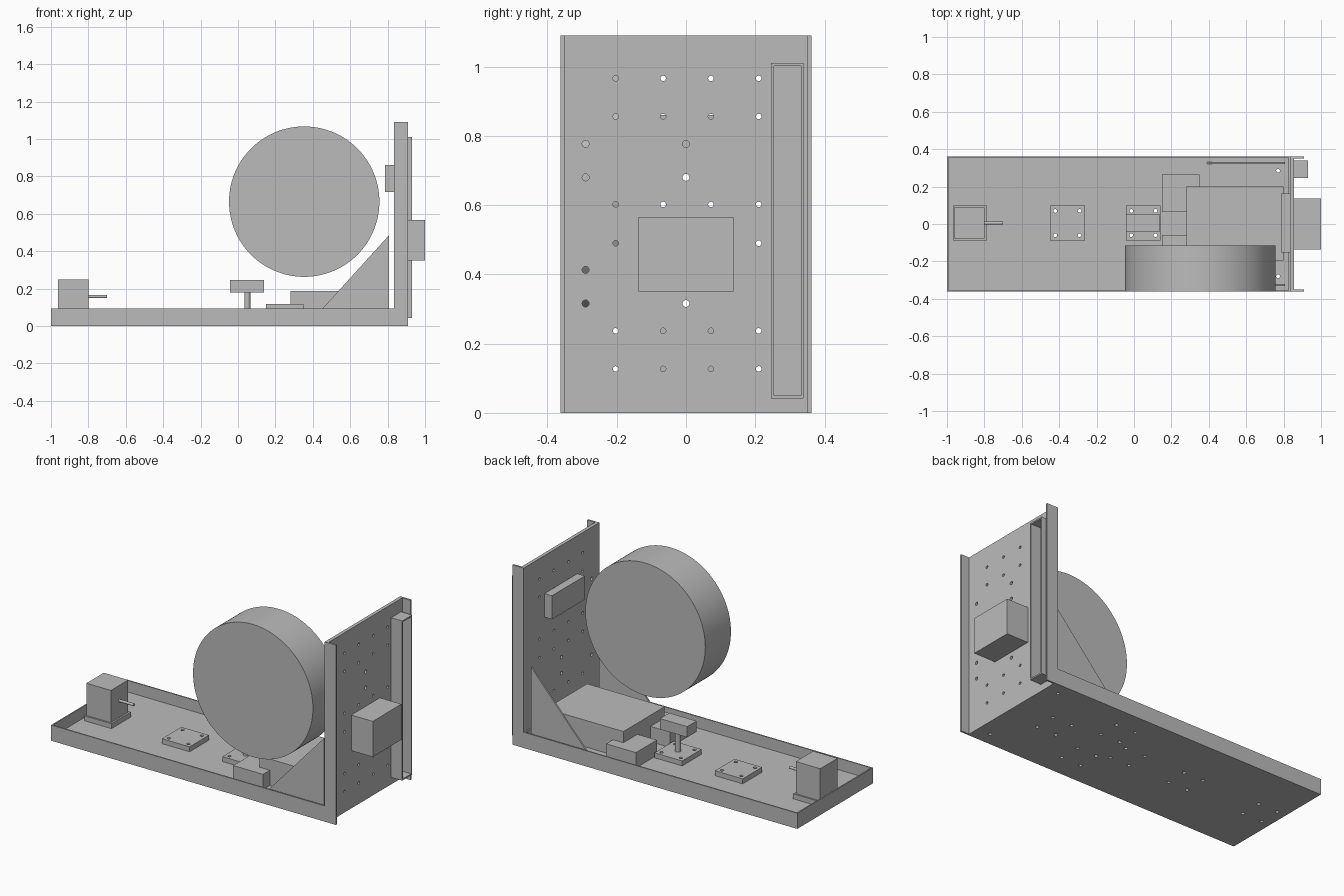
import bpy
import bmesh
import math
from mathutils import Matrix, Vector

if "Cube" in bpy.data.objects:
    bpy.data.objects.remove(bpy.data.objects["Cube"], do_unlink=True)

GREY = (0.5, 0.5, 0.5, 1)
grey = bpy.data.materials.new("plain_grey")
grey.use_nodes = True
grey.diffuse_color = GREY
grey.node_tree.nodes["Principled BSDF"].inputs["Base Color"].default_value = GREY

FLOOR = 0.025      # top of the tray floor
MID = 0.005        # y of the centre line of the mounted parts
PITCH = 0.065      # half spacing of the mounting holes


def finish(name, bm):
    bmesh.ops.recalc_face_normals(bm, faces=bm.faces)
    mesh = bpy.data.meshes.new(name)
    bm.to_mesh(mesh)
    bm.free()
    mesh.materials.append(grey)
    obj = bpy.data.objects.new(name, mesh)
    bpy.context.collection.objects.link(obj)
    return obj


def add_box(bm, xs, ys, zs):
    size = [b - a for a, b in (xs, ys, zs)]
    mid = [(a + b) / 2 for a, b in (xs, ys, zs)]
    matrix = Matrix.Translation(mid) @ Matrix.Diagonal((*size, 1))
    bmesh.ops.create_cube(bm, size=1, matrix=matrix)


def box(name, xs, ys, zs):
    bm = bmesh.new()
    add_box(bm, xs, ys, zs)
    return finish(name, bm)


def open_box(name, xs, ys, zs, direction, wall, depth):
    """Box hollowed from the side that faces the given direction."""
    bm = bmesh.new()
    add_box(bm, xs, ys, zs)
    bm.normal_update()
    direction = Vector(direction)
    face = max(bm.faces, key=lambda f: f.normal.dot(direction))
    bmesh.ops.inset_region(bm, faces=[face], thickness=wall)
    inner = bmesh.ops.extrude_discrete_faces(bm, faces=[face])["faces"][0]
    bmesh.ops.translate(bm, verts=inner.verts, vec=-depth * direction)
    return finish(name, bm)


def add_rod(bm, start, end, radius, sides):
    start, end = Vector(start), Vector(end)
    axis = end - start
    turn = axis.to_track_quat("Z", "Y").to_matrix().to_4x4()
    bmesh.ops.create_cone(bm, cap_ends=True, segments=sides, radius1=radius,
                          radius2=radius, depth=axis.length,
                          matrix=Matrix.Translation((start + end) / 2) @ turn)


def rod(name, start, end, radius, sides=24):
    bm = bmesh.new()
    add_rod(bm, start, end, radius, sides)
    obj = finish(name, bm)
    bpy.ops.object.select_all(action="DESELECT")
    obj.select_set(True)
    bpy.context.view_layer.objects.active = obj
    bpy.ops.object.shade_smooth_by_angle(angle=math.radians(30))
    return obj


def drill(targets, holes):
    """Cut round holes, each given as start, end and radius."""
    bm = bmesh.new()
    for start, end, radius in holes:
        add_rod(bm, start, end, radius, 16)
    cutter = finish("hole_cutter", bm)
    cutter.hide_render = True
    for obj in targets:
        mod = obj.modifiers.new("holes", "BOOLEAN")
        mod.operation = "DIFFERENCE"
        mod.solver = "EXACT"
        mod.object = cutter
        bpy.context.view_layer.objects.active = obj
        bpy.ops.object.modifier_apply(modifier=mod.name)
    bpy.data.objects.remove(cutter, do_unlink=True)


def gusset(name, y):
    bm = bmesh.new()
    profile = ((0.39, FLOOR), (0.807, FLOOR), (0.807, 0.485))
    face = bm.faces.new([bm.verts.new((x, y - 0.005, z)) for x, z in profile])
    new = bmesh.ops.extrude_face_region(bm, geom=[face])["geom"]
    verts = [v for v in new if isinstance(v, bmesh.types.BMVert)]
    bmesh.ops.translate(bm, verts=verts, vec=(0, 0.01, 0))
    return finish(name, bm)


# Tray and upright panel with side flanges
tray = open_box("base_tray", (-1, 0.835), (-0.362, 0.362), (0, 0.095),
                (0, 0, 1), 0.011, 0.095 - FLOOR)
panel = box("upright_panel", (0.835, 0.856), (-0.362, 0.362), (0, 1.09))
for name, side in (("left", 1), ("right", -1)):
    ys = sorted((side * 0.351, side * 0.362))
    box(name + "_panel_flange", (0.835, 0.91), ys, (0, 1.09))
    gusset(name + "_gusset", 0.326 * side)

# Parts on the panel
open_box("cable_channel", (0.856, 0.93), (0.245, 0.34), (0.042, 1.01),
         (1, 0, 0), 0.012, 0.064)
box("outer_control_box", (0.856, 1), (-0.137, 0.137), (0.35, 0.566))
box("inner_control_box", (0.785, 0.835), (-0.153, 0.163), (0.717, 0.86))

# Motor with its foot and shaft
box("motor_foot", (-0.968, -0.787), (MID - 0.093, MID + 0.093), (FLOOR, 0.055))
box("motor_body", (-0.962, -0.798), (MID - 0.083, MID + 0.083), (0.055, 0.25))
rod("motor_shaft", (-0.798, MID, 0.157), (-0.70, MID, 0.157), 0.008)

# Mounting plates and the post with its block
plates = [box(name, (x - 0.093, x + 0.093), (MID - 0.093, MID + 0.093),
              (FLOOR, 0.055))
          for name, x in (("free_plate", -0.356), ("post_plate", 0.05))]
rod("post", (0.05, MID, 0.055), (0.05, MID, 0.18), 0.016)
box("post_block", (-0.043, 0.14), (MID - 0.045, MID + 0.045), (0.18, 0.245))

# Boxes on the tray floor
box("left_small_box", (0.15, 0.35), (0.065, 0.265), (FLOOR, 0.118))
box("right_small_box", (0.15, 0.35), (-0.26, -0.06), (FLOOR, 0.118))
box("main_box", (0.28, 0.80), (-0.195, 0.2), (FLOOR, 0.186))

# Large drum
rod("drum", (0.354, -0.362, 0.665), (0.354, -0.116, 0.665), 0.402, 128)

# Holes through the tray and plates
spots = [(0.77, 0.285), (0.77, -0.28)]
for x, y in ((-0.875, MID), (-0.356, MID), (0.05, MID), (0.25, 0.165),
             (0.25, -0.16), (0.56, MID)):
    spots += [(x + i * PITCH, y + j * PITCH) for i in (-1, 1) for j in (-1, 1)]
drill([tray] + plates, [((x, y, -0.1), (x, y, 0.08), 0.01) for x, y in spots])

# Holes through the panel
holes = [(y, z, 0.008) for y in (-0.203, -0.066, 0.072, 0.21)
         for z in (0.127, 0.237, 0.49, 0.602, 0.856, 0.966)]
holes += [(y, z, 0.01) for y in (-0.29, 0)
          for z in (0.316, 0.413, 0.68, 0.777)]
drill([panel], [((0.8, y, z), (0.9, y, z), r) for y, z, r in holes])
